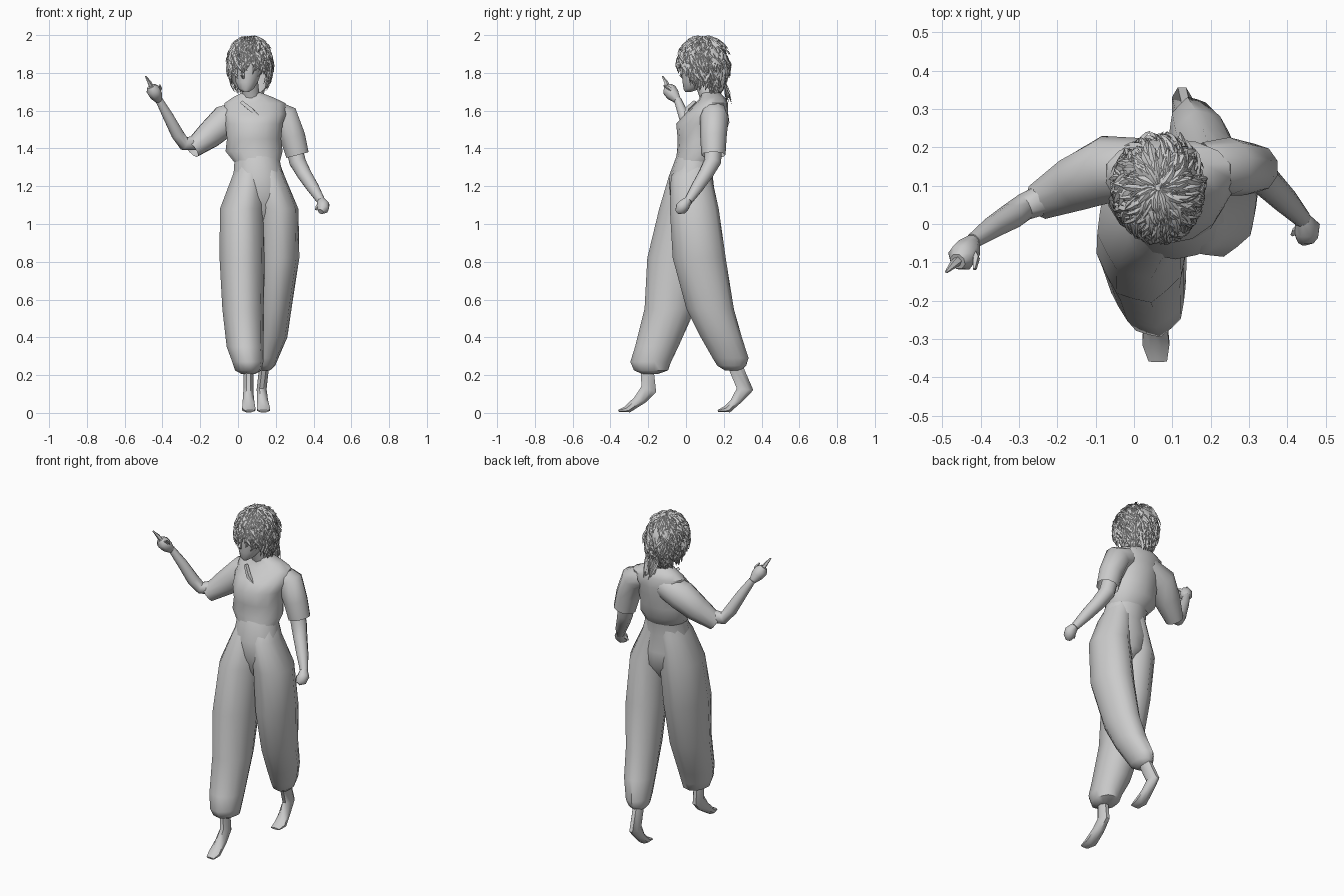
import bpy, bmesh, math, random
from mathutils import Vector as V

random.seed(4)


def finish(name, bm, angle=50):
    bmesh.ops.recalc_face_normals(bm, faces=bm.faces[:])
    me = bpy.data.meshes.new(name)
    bm.to_mesh(me)
    bm.free()
    ob = bpy.data.objects.new(name, me)
    bpy.context.collection.objects.link(ob)
    bpy.ops.object.select_all(action='DESELECT')
    bpy.context.view_layer.objects.active = ob
    ob.select_set(True)
    bpy.ops.object.shade_smooth_by_angle(angle=math.radians(angle))
    return ob


def loft(name, rings, n=12, ripple=0.0, caps=True):
    """Skin a list of (centre, half axis u, half axis v) rings."""
    bm = bmesh.new()
    loops = []
    for c, u, v in rings:
        loop = []
        for i in range(n):
            a = 2 * math.pi * (i + .5) / n
            k = 1 - ripple * (i % 2)
            loop.append(bm.verts.new(V(c) + V(u) * math.cos(a) * k + V(v) * math.sin(a) * k))
        loops.append(loop)
    for a, b in zip(loops, loops[1:]):
        for i in range(n):
            j = (i + 1) % n
            bm.faces.new((a[i], a[j], b[j], b[i]))
    if caps:
        bm.faces.new(loops[0])
        bm.faces.new(loops[-1])
    return finish(name, bm)


def stack(name, rows, **kw):
    """Horizontal rings: z, centre x, centre y, radius x, radius y."""
    return loft(name, [((x, y, z), (rx, 0, 0), (0, ry, 0)) for z, x, y, rx, ry in rows], **kw)


def tube(name, pts, n=10, **kw):
    """Round tube along points (x, y, z, radius)."""
    P = [V(p[:3]) for p in pts]
    rings = []
    for i, p in enumerate(P):
        t = (P[min(i + 1, len(P) - 1)] - P[max(i - 1, 0)]).normalized()
        u = t.cross(V((0, 1, 0))).normalized()
        rings.append((p, u * pts[i][3], t.cross(u) * pts[i][3]))
    return loft(name, rings, n=n, **kw)


def foot(name, rows):
    """Rings from x, half width, front (y, z) and back (y, z) points."""
    rings = []
    for x, w, fy, fz, by, bz in rows:
        rings.append(((x, (fy + by) / 2, (fz + bz) / 2), (w, 0, 0),
                      (0, (by - fy) / 2, (bz - fz) / 2)))
    return loft(name, rings, n=8)


# Shirt body tucked at the hem, open sleeves and waist
stack("shirt", [(1.33, .10, .05, .125, .106), (1.385, .085, .073, .155, .12),
                (1.45, .085, .08, .147, .124), (1.53, .085, .085, .155, .137),
                (1.58, .09, .107, .17, .115), (1.64, .09, .138, .165, .085),
                (1.67, .08, .14, .11, .065), (1.695, .072, .13, .052, .05)], n=14, caps=False)
tube("right_sleeve", [(.04, .148, 1.585, .075), (-.07, .143, 1.545, .088),
                      (-.15, .108, 1.472, .075), (-.245, .06, 1.395, .05)], caps=False)
tube("left_sleeve", [(.18, .148, 1.595, .065), (.248, .15, 1.567, .076),
                     (.29, .145, 1.46, .07), (.315, .145, 1.365, .064)], caps=False)
stack("waistband", [(1.36, .10, .055, .12, .105), (1.25, .107, .025, .135, .117),
                    (1.15, .113, .035, .155, .118), (1.06, .12, .045, .12, .105),
                    (.97, .12, .04, .03, .05)], n=14, caps=False)

# Baggy trouser legs, gathered at the cuffs
stack("right_trouser_leg", [(1.34, .065, .05, .065, .08), (1.25, .055, .024, .088, .118),
                            (1.08, .022, .005, .12, .15), (.82, .022, -.045, .122, .163),
                            (.55, .027, -.085, .112, .137), (.35, .038, -.155, .10, .117),
                            (.27, .052, -.187, .084, .11), (.225, .055, -.185, .072, .092),
                            (.205, .055, -.19, .035, .04)], n=16, ripple=.06)
stack("left_trouser_leg", [(1.34, .15, .055, .065, .08), (1.25, .167, .028, .083, .11),
                           (1.08, .212, .044, .11, .132), (.82, .215, .07, .112, .143),
                           (.55, .195, .128, .09, .128), (.40, .178, .187, .085, .111),
                           (.29, .152, .236, .063, .097), (.25, .145, .242, .053, .078),
                           (.225, .14, .25, .03, .045)], n=16, ripple=.06)

# Feet standing on the toes
foot("right_foot", [(.055, .028, -.24, .25, -.17, .24), (.055, .028, -.24, .14, -.155, .11),
                    (.055, .032, -.275, .085, -.21, .055), (.057, .038, -.325, .035, -.295, .002),
                    (.062, .026, -.36, .016, -.355, .004)])
foot("left_foot", [(.14, .028, .215, .25, .295, .27), (.125, .028, .265, .13, .36, .12),
                   (.13, .032, .235, .07, .295, .055), (.135, .038, .20, .035, .235, .002),
                   (.135, .03, .167, .016, .17, .004)])

# Raised right arm, pointing
tube("right_arm", [(-.10, .14, 1.51, .045), (-.22, .07, 1.43, .042), (-.285, .045, 1.425, .036),
                   (-.32, .02, 1.475, .035), (-.37, -.01, 1.57, .029), (-.42, -.045, 1.66, .02)])
tube("right_hand", [(-.42, -.045, 1.655, .02), (-.435, -.07, 1.685, .036),
                    (-.45, -.088, 1.71, .038), (-.46, -.098, 1.73, .022)], n=8)
tube("right_index_finger", [(-.452, -.09, 1.715, .014), (-.47, -.105, 1.75, .011),
                            (-.489, -.125, 1.782, .004)], n=5)
tube("right_thumb", [(-.43, -.06, 1.69, .014), (-.412, -.09, 1.72, .011),
                     (-.415, -.118, 1.735, .005)], n=5)

# Lowered left arm
tube("left_arm", [(.28, .15, 1.47, .045), (.315, .14, 1.33, .046), (.35, .105, 1.265, .04),
                  (.395, .06, 1.195, .034), (.44, .012, 1.122, .023)])
tube("left_hand", [(.44, .012, 1.125, .022), (.452, -.01, 1.10, .034),
                   (.448, -.028, 1.08, .033), (.438, -.045, 1.065, .016)], n=8)
tube("left_thumb", [(.44, -.005, 1.105, .014), (.42, -.02, 1.09, .011),
                    (.412, -.028, 1.075, .005)], n=5)

# Neck, head, nose, collar flap
tube("neck", [(.075, .14, 1.63, .055), (.068, .115, 1.69, .047), (.06, .09, 1.76, .047)])
stack("head", [(1.698, .042, .01, .014, .014), (1.715, .043, .03, .04, .043),
               (1.75, .046, .052, .06, .07), (1.80, .052, .07, .073, .092),
               (1.85, .055, .078, .077, .10), (1.90, .058, .08, .075, .095),
               (1.945, .06, .085, .055, .07), (1.965, .06, .085, .02, .03)], n=14)
tube("nose", [(.03, -.012, 1.82, .006), (.026, -.024, 1.785, .012),
              (.028, -.012, 1.772, .006)], n=5)
tube("collar_flap", [(.02, .048, 1.645, .012), (.07, .005, 1.605, .014),
                     (.13, -.01, 1.55, .004)], n=4)

# Hair: a scalp shell covered with layered pointed tufts
C, FACE = V((.064, .094, 1.85)), -math.pi / 2 - .2


def limit(phi):
    return math.pi / 2 - .05 + 1.25 * ((1 - math.cos(phi - FACE)) / 2) ** .7


def scalp(theta, phi, k=1.0):
    s = max(0, theta - math.pi / 2)
    h = (math.sin(theta) if s == 0 else 1 - .3 * s * s) * k
    z = math.cos(theta) * .135 * k if s == 0 else -.14 * s
    return C + V((.112 * h * math.cos(phi), .129 * h * math.sin(phi), z))


bm = bmesh.new()
N, M = 20, 9
top = bm.verts.new(scalp(0, 0))
rows = [[bm.verts.new(scalp(limit(2 * math.pi * i / N) * j / M, 2 * math.pi * i / N))
         for i in range(N)] for j in range(1, M + 1)]
for i in range(N):
    j = (i + 1) % N
    bm.faces.new((top, rows[0][i], rows[0][j]))
    for a, b in zip(rows, rows[1:]):
        bm.faces.new((a[i], b[i], b[j], a[j]))
finish("hair_base", bm)


def tuft(bm, pts, width, out):
    """Folded leaf: root, two flared sections and a point."""
    secs = []
    for i, w in ((0, .35), (1, 1), (2, .75)):
        side = (pts[i + 1] - pts[i]).cross(out).normalized() * width * w
        secs.append([bm.verts.new(p) for p in (pts[i] - side, pts[i] + out * width * .5, pts[i] + side)])
    tip = bm.verts.new(pts[3])
    for a, b in zip(secs, secs[1:]):
        for q in (0, 1):
            bm.faces.new((a[q], a[q + 1], b[q + 1], b[q]))
    for q in (0, 1):
        bm.faces.new((secs[2][q], secs[2][q + 1], tip))


bm = bmesh.new()
for n in range(760):
    phi = random.uniform(0, 2 * math.pi)
    # a fifth of the tufts fill the crown
    t0 = random.uniform(.02, .6) if n % 5 == 0 else limit(phi) * math.sqrt(random.uniform(.02, .78))
    span, swirl = random.uniform(.35, .65), random.uniform(-.35, .55)
    lift = random.uniform(.0, .13)
    pts = [scalp(t0 + span * f, phi + swirl * f, 1.0 + lift * e)
           for f, e in ((0, .1), (.33, .7), (.67, 1), (1, 1.4))]
    out = (pts[1] - C).normalized()
    tuft(bm, pts, random.uniform(.005, .012), out)
# Longer locks at the nape
for _ in range(18):
    x = random.uniform(.04, .14)
    y = .205 - 3 * (x - .09) ** 2
    p = V((x, y, random.uniform(1.73, 1.78)))
    end = V((.1 + (x - .09) * .5, .225 + random.uniform(-.015, .02), random.uniform(1.61, 1.68)))
    pts = [p.lerp(end, f) for f in (0, .33, .67, 1)]
    tuft(bm, pts, random.uniform(.006, .01), V((0, 1, 0)))
finish("hair_tufts", bm, 30)
